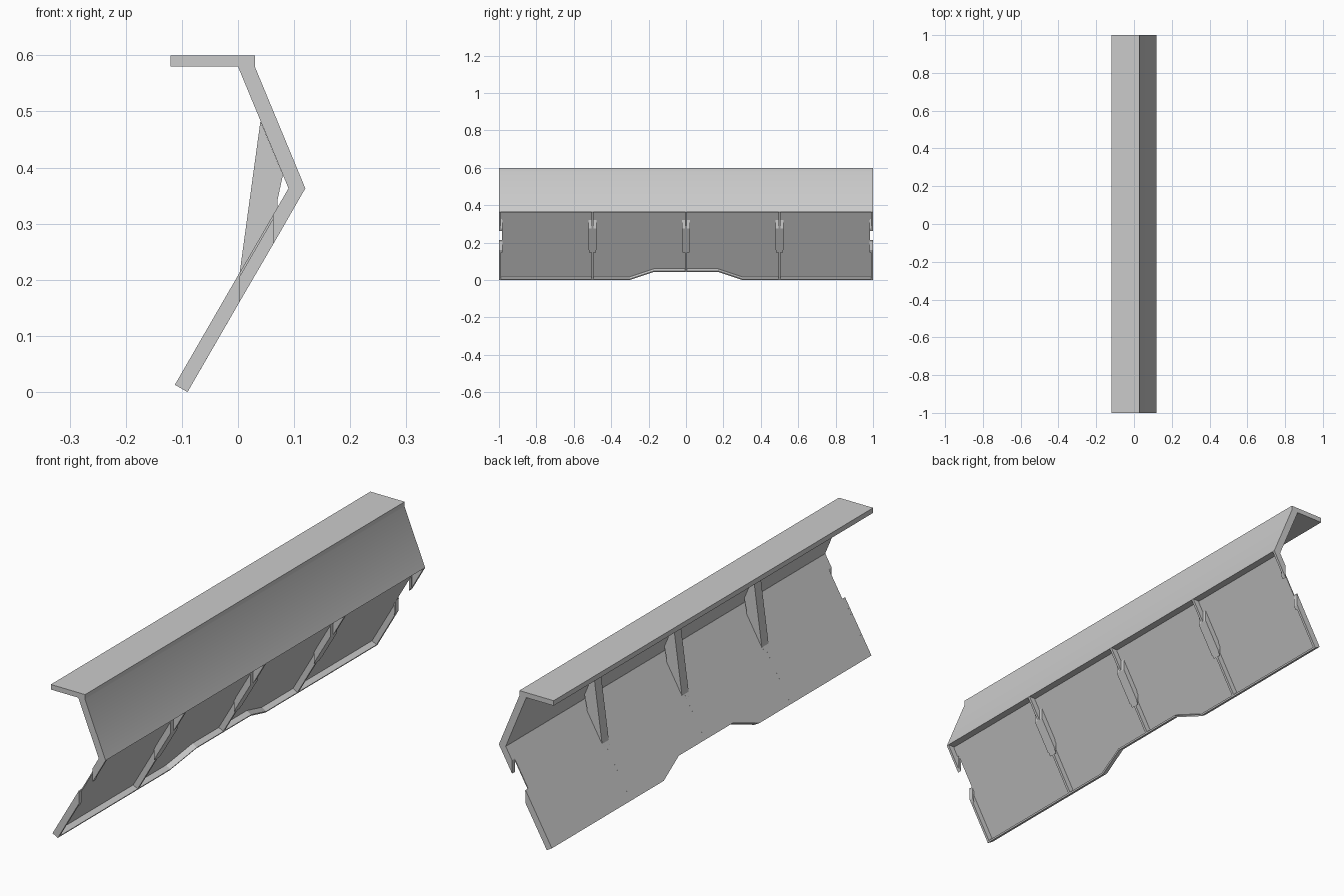
import bpy, bmesh
from mathutils import Vector

if "Cube" in bpy.data.objects:
    bpy.data.objects.remove(bpy.data.objects["Cube"])


def prism(name, base, offset):
    """Solid made by sweeping a planar polygon along an offset vector."""
    bm = bmesh.new()
    off = Vector(offset)
    a = [bm.verts.new(p) for p in base]
    b = [bm.verts.new(Vector(p) + off) for p in base]
    n = len(a)
    bm.faces.new(a)
    bm.faces.new(b[::-1])
    for i in range(n):
        bm.faces.new((a[i], b[i], b[(i + 1) % n], a[(i + 1) % n]))
    bmesh.ops.recalc_face_normals(bm, faces=bm.faces)
    me = bpy.data.meshes.new(name)
    bm.to_mesh(me)
    bm.free()
    ob = bpy.data.objects.new(name, me)
    bpy.context.collection.objects.link(ob)
    return ob


def slab(name, xz, y0, y1):
    return prism(name, [(x, y0, z) for x, z in xz], (0, y1 - y0, 0))


# Frame of the sloping lower wall: up the slope, and inward through its depth
O = Vector((-0.09, 0, 0))
U = Vector((0.21, 0, 0.363)).normalized()
N = Vector((-U.z, 0, U.x))
DEPTH = 0.026


def sloped(name, ys, d0, d1):
    base = [O + U * s + N * d0 + Vector((0, y, 0)) for y, s in ys]
    return prism(name, base, N * (d1 - d0))


# Top flange and upper web
web = slab("flange_and_web",
           [(-0.12, 0.58), (0, 0.58), (0.09, 0.363), (0.12, 0.363),
            (0.03, 0.58), (0.03, 0.6), (-0.12, 0.6)], -1, 1)
bpy.context.view_layer.objects.active = web
web.select_set(True)
bpy.ops.object.shade_smooth_by_angle()

# Thin recessed lower panel with raised middle edge and end notches
edge = [(-1, 0), (-0.3, 0), (-0.17, 0.05), (0.17, 0.05), (0.3, 0), (1, 0)]
right = [(1, 0.23), (0.983, 0.23), (0.983, 0.364), (1, 0.364), (1, 0.404)]
left = [(-y, s) for y, s in reversed(right)]
sloped("lower_panel", edge + right + left, DEPTH - 0.004, DEPTH)

# Bottom lip following the panel edge
sloped("bottom_lip", edge + [(y, s + 0.007) for y, s in reversed(edge)], 0, DEPTH)

# Ribs, slot tabs and gussets
low_tab = [(0.003, 0.161), (0.003, 0.213), (-0.005, 0.199), (-0.005, 0.147)]
top_tab = [(0.062, 0.2625), (0.07, 0.276), (0.07, 0.3286), (0.062, 0.315)]
for y in (-1, -0.5, 0, 0.5, 1):
    def span(w):
        return max(-1, y - w / 2), min(1, y + w / 2)
    foot = 0.05 if y == 0 else 0
    p, q = O + U * foot, O + U * foot + N * DEPTH
    rib_w = 0.02 if abs(y) == 1 else 0.01
    slab("lower_rib", [(p.x, p.z), (0.003, 0.161), (0.003, 0.213), (q.x, q.z)], *span(rib_w))
    slab("upper_rib", [(0.07, 0.276), (0.12, 0.363), (0.09, 0.363), (0.07, 0.3286)], *span(rib_w))
    slab("lower_tab", low_tab, *span(0.036))
    slab("upper_tab", top_tab, *span(0.036))
    if abs(y) < 1:
        slab("gusset", [(0.04, 0.483), (0.08, 0.387), (0.07, 0.34), (0.07, 0.276),
                        (0.003, 0.161), (0.003, 0.213)], *span(0.042))
